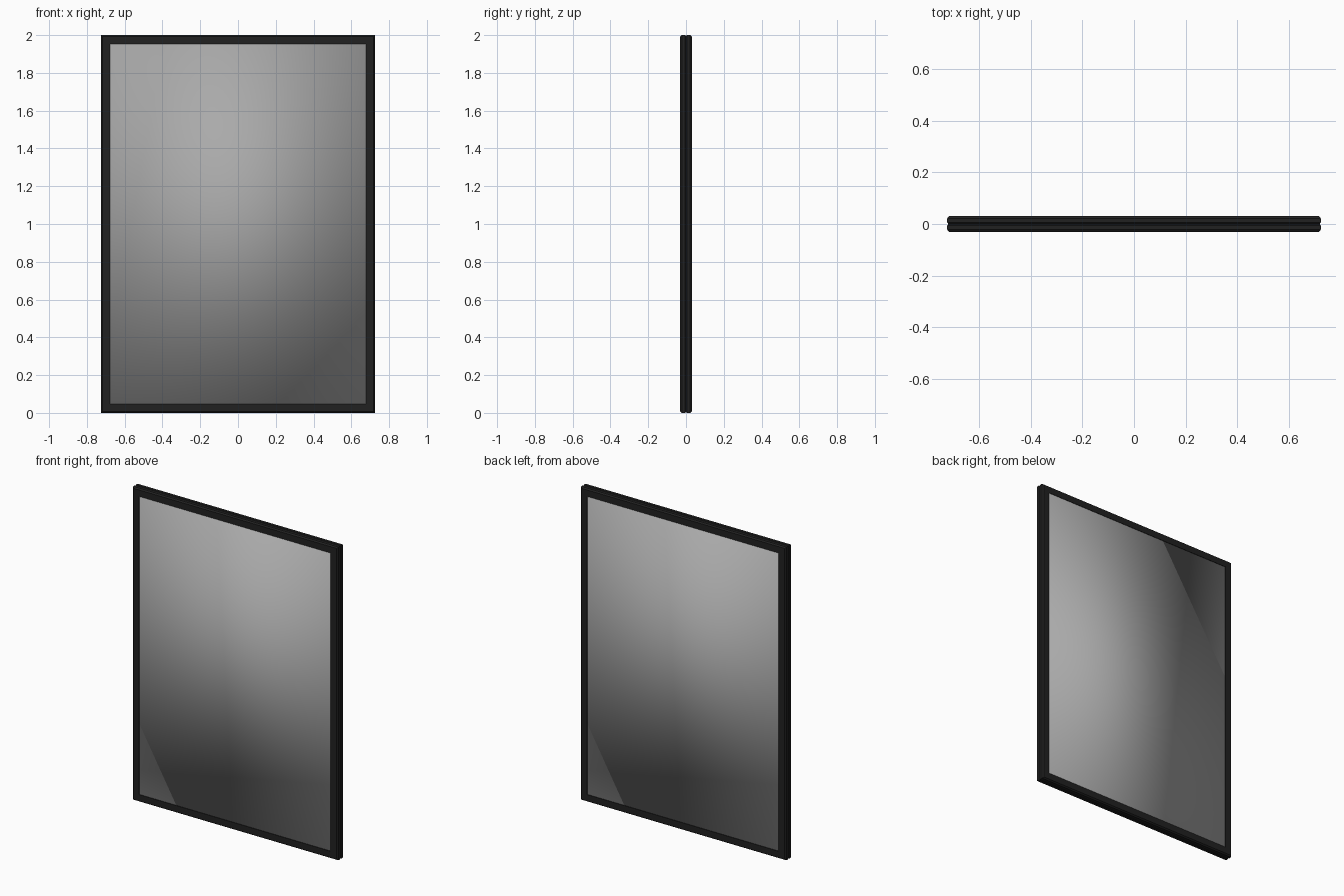
import bpy, bmesh

if "Cube" in bpy.data.objects:
    bpy.data.objects.remove(bpy.data.objects["Cube"])

W, H = 0.725, 2.0      # half width, height
F, D = 0.048, 0.031    # frame width, half depth


def material(name, colour):
    m = bpy.data.materials.new(name)
    m.diffuse_color = colour
    m.use_nodes = True
    m.node_tree.nodes["Principled BSDF"].inputs["Base Color"].default_value = m.diffuse_color
    return m


def make_object(name, bm, mat):
    bmesh.ops.recalc_face_normals(bm, faces=bm.faces)
    mesh = bpy.data.meshes.new(name)
    bm.to_mesh(mesh)
    bm.free()
    obj = bpy.data.objects.new(name, mesh)
    bpy.context.collection.objects.link(obj)
    mesh.materials.append(mat)
    return obj


# frame: chamfered profile (inset from outer edge, depth) with a fine side groove
half = [(0.003, 0.002), (0.0, 0.005), (0.0, D - 0.009), (0.007, D), (F, D)]
profile = half + [(i, -y) for i, y in reversed(half)]
bm = bmesh.new()
rings = []
for sx, top in ((-1, 0), (1, 0), (1, 1), (-1, 1)):
    rings.append([bm.verts.new((sx * (W - i), y, H - i if top else i))
                  for i, y in profile])
n = len(profile)
for a in range(4):
    r, s = rings[a], rings[(a + 1) % 4]
    for k in range(n):
        bm.faces.new((r[k], s[k], s[(k + 1) % n], r[(k + 1) % n]))
make_object("frame", bm, material("black_metal", (0.015, 0.015, 0.015, 1)))

# glass: softly shaded slab set almost flush in the frame
bm = bmesh.new()
bmesh.ops.create_cube(bm, size=1)
for v in bm.verts:
    v.co.x *= 2 * (W - F)
    v.co.y *= 2 * (D - 0.003)
    v.co.z = v.co.z * (H - 2 * F) + H / 2
for f in bm.faces:
    f.smooth = True
make_object("glass_pane", bm, material("tinted_glass", (0.4, 0.4, 0.4, 0.8)))
